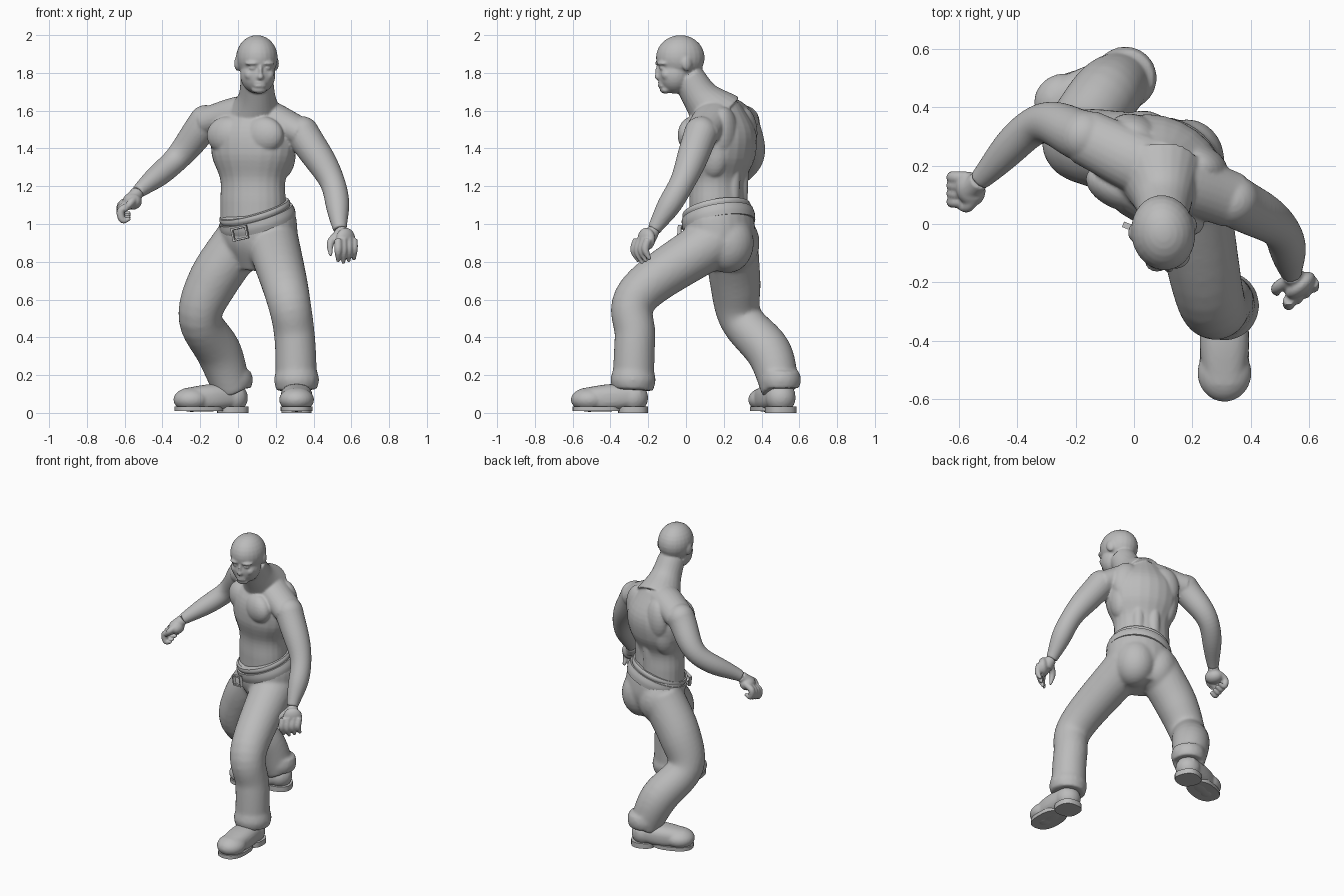
import bpy, bmesh, math
from mathutils import Matrix, Vector

if "Cube" in bpy.data.objects:
    bpy.data.objects.remove(bpy.data.objects["Cube"], do_unlink=True)

colour = (.5, .5, .5, 1)
grey = bpy.data.materials.new("plain_grey")
grey.use_nodes = True
grey.diffuse_color = colour
grey.node_tree.nodes["Principled BSDF"].inputs["Base Color"].default_value = colour

X, Y, Z = (Vector(axis) for axis in Matrix.Identity(3))
WORLD = Matrix.Identity(4)
SIDES = (-1, 1)


def frame(place, yaw):
    return Matrix.Translation(place) @ Matrix.Rotation(math.radians(yaw), 4, 'Z')


def blob(bm, place, radii, space=WORLD, yaw=0):
    """Ellipsoid."""
    matrix = space @ frame(place, yaw) @ Matrix.Diagonal((*radii, 1))
    bmesh.ops.create_uvsphere(bm, u_segments=24, v_segments=14, radius=1, matrix=matrix)


def sample(keys, t):
    """Smooth curve through the keys, which may be points or radii."""
    keys = [2 * keys[0] - keys[1], *keys, 2 * keys[-1] - keys[-2]]
    spans = len(keys) - 3
    i = min(int(t * spans), spans - 1)
    t = t * spans - i
    a, b, c, d = keys[i:i + 4]
    linear = c - a
    square = 2 * a - 5 * b + 4 * c - d
    cube = 3 * b - a - 3 * c + d
    return b + (linear * t + square * t ** 2 + cube * t ** 3) / 2


def tube(bm, points, radii, space=WORLD, side=X, flat=1, box=1, sides=24, rings=24):
    """Closed tube along a curve; flat scales the radius across the side direction."""
    points = [Vector(p) for p in points]
    rows = []
    for i in range(rings + 1):
        t = i / rings
        centre, radius = sample(points, t), sample(radii, t)
        along = sample(points, min(t + .01, 1)) - sample(points, max(t - .01, 0))
        across = along.cross(side).normalized()
        wide = across.cross(along).normalized()
        row = []
        for k in range(sides):
            angle = math.tau * k / sides
            c, s = (math.copysign(abs(f(angle)) ** box, f(angle)) for f in (math.cos, math.sin))
            row.append(bm.verts.new(space @ (centre + radius * (wide * c + across * s * flat))))
        rows.append(row)
    for low, high in zip(rows, rows[1:]):
        for k in range(sides):
            bm.faces.new((low[k - 1], low[k], high[k], high[k - 1]))
    bm.faces.new(rows[0])
    bm.faces.new(rows[-1])


def finish(bm, name, voxel=None, soften=4):
    """Store the mesh; a voxel size fuses overlapping forms into one skin."""
    bmesh.ops.recalc_face_normals(bm, faces=bm.faces)
    mesh = bpy.data.meshes.new(name)
    bm.to_mesh(mesh)
    bm.free()
    mesh.materials.append(grey)
    part = bpy.data.objects.new(name, mesh)
    bpy.context.collection.objects.link(part)
    if voxel:
        fuse = part.modifiers.new("fuse", 'REMESH')
        fuse.mode = 'VOXEL'
        fuse.voxel_size = voxel
        fuse.use_smooth_shade = True
        smooth = part.modifiers.new("soften", 'SMOOTH')
        smooth.iterations = soften
    else:
        bpy.ops.object.select_all(action='DESELECT')
        part.select_set(True)
        bpy.context.view_layer.objects.active = part
        bpy.ops.object.shade_smooth_by_angle(angle=math.radians(45))


# Joints of the pose
right_shoulder, right_elbow, right_wrist = (-.17, .3, 1.54), (-.33, .34, 1.34), (-.53, .15, 1.17)
left_shoulder, left_elbow, left_wrist = (.34, .08, 1.48), (.5, -.02, 1.22), (.54, -.17, .97)
left_hem, right_hem = Vector((.31, -.28, .12)), Vector((-.03, .5, .12))
chest = frame((.08, .17, 0), -25)
hip_line = chest.to_3x3() @ X

# Upper body: trunk, muscles, neck and arms
bm = bmesh.new()
tube(bm, [Z, (0, 0, 1.3), (0, .03, 1.65)], [.18, .18, .18, .23, .22, .1], chest, flat=.8)
tube(bm, [right_shoulder, (.08, .18, 1.59), left_shoulder], [.08, .09, .08], side=Z, flat=1.2)
tube(bm, [(.09, .17, 1.57), (.1, .08, 1.67), (.1, .01, 1.78)], [.15, .1, .085])
tube(bm, [left_shoulder, left_elbow, left_wrist], [.09, .082, .067, .062, .036])
tube(bm, [right_shoulder, right_elbow, right_wrist], [.09, .08, .067, .06, .036], side=Y)
for s in SIDES:
    blob(bm, (s * .1, -.1, 1.47), (.12, .07, .1), chest)
    blob(bm, (s * .12, .09, 1.48), (.1, .07, .14), chest)
    blob(bm, (s * .15, .04, 1.38), (.07, .09, .14), chest)
    tube(bm, [(s * .05, .1, 1), (s * .05, .12, 1.5)], [.04, .04], chest)
for shoulder in (left_shoulder, right_shoulder):
    blob(bm, shoulder, (.09, .09, .09))

# Head with face forms, fused with the neck
skull = frame((.1, -.03, 1.85), 9)
blob(bm, (0, 0, .03), (.11, .13, .12), skull)
blob(bm, (0, -.03, -.06), (.094, .09, .1), skull)
blob(bm, (0, -.11, -.07), (.02, .03, .02), skull)
blob(bm, (0, -.11, -.04), (.012, .025, .04), skull)
blob(bm, (0, -.08, -.14), (.04, .03, .02), skull)
for lip in SIDES:
    blob(bm, (0, -.1, lip * .009 - .11), (.035, .02, .01), skull)
for s in SIDES:
    blob(bm, (s * .04, -.1, 0), (.04, .03, .012), skull, s * 18)
    blob(bm, (s * .04, -.1, -.025), (.02, .02, .01), skull)
    blob(bm, (s * .05, -.08, -.06), (.03, .03, .03), skull)
    blob(bm, (s * .1, .02, 0), (.018, .03, .04), skull, s * 20)
finish(bm, "upper_body", .007, 5)

# Left hand, hanging open
bm = bmesh.new()
blob(bm, (.57, -.21, .92), (.06, .035, .06), yaw=40)
tube(bm, [left_wrist, (.56, -.2, .92)], [.034, .04])
for finger in range(4):
    knuckle = Vector((.53, -.26, .92)) + finger * Vector((.028, .02, 0))
    drop = (.13 - .01 * abs(finger - 1)) * Z
    tube(bm, [knuckle, knuckle - .015 * Y - drop / 2, knuckle + .01 * Y - drop], [.02, .02, .009])
tube(bm, [(.53, -.19, .95), (.49, -.22, .9), (.49, -.24, .83)], [.02, .02, .008])
finish(bm, "left_hand", .006, 3)

# Right hand, closed loosely
bm = bmesh.new()
blob(bm, (-.56, .12, 1.12), (.05, .06, .045), yaw=20)
tube(bm, [right_wrist, (-.56, .12, 1.13)], [.034, .04], side=Y)
for finger in range(4):
    knuckle = Vector((-.57, .16, 1.13)) - finger * Vector((0, .028, .01))
    curl = [knuckle, knuckle - .05 * X - .03 * Z, knuckle - .04 * X - .08 * Z, knuckle - .07 * Z]
    tube(bm, curl, [.02, .02, .01], side=Y)
tube(bm, [(-.54, .1, 1.14), (-.57, .06, 1.11), (-.6, .06, 1.07)], [.02, .02, .01], side=Y)
finish(bm, "right_hand", .006, 3)

# Trousers: seat, two bent legs and folds at the hems
bm = bmesh.new()
tube(bm, [(.1, .17, 1.06), (.11, .18, .95), (.1, .2, .76)], [.2, .21, .2, .12], side=hip_line, flat=.87)
tube(bm, [(.18, .16, .92), (.26, -.25, .63), (.3, -.27, .4), left_hem], [.14, .11, .11])
tube(bm, [(.02, .24, .92), (-.13, .26, .7), (-.2, .29, .5), (-.1, .44, .32), right_hem],
     [.14, .135, .115, .12, .1])
for buttock in ((.03, .25, .9), (.18, .22, .9)):
    blob(bm, buttock, (.13, .14, .16))
for hem, size in ((left_hem, .11), (right_hem, .1)):
    tube(bm, [hem + .01 * Z, hem + .1 * Z], [size, size * 1.09, size])
finish(bm, "trousers", .011, 8)

# Tilted belt under a narrower waistband
middle, tilt = Vector((.1, .17, 1.03)), Vector((-.3, -.2, 1))
for name, low, high, size in (("belt", -.04, .02, .205), ("waistband", .02, .05, .193)):
    bm = bmesh.new()
    tube(bm, [middle + low * tilt, middle + high * tilt], [size, size + .005, size],
         side=hip_line, flat=.92, sides=40, rings=6)
    finish(bm, name)

# Buckle frame
bm = bmesh.new()
buckle = frame((.01, -.02, .95), -22) @ Matrix.Rotation(math.radians(-12), 4, 'Y')
for s in SIDES:
    for place, size in ((s * .03 * Z, (.09, .02, .01)), (s * .04 * X, (.01, .02, .06))):
        bmesh.ops.create_cube(bm, size=1, matrix=buckle @ Matrix.Translation(place)
                              @ Matrix.Diagonal((*size, 1)))
finish(bm, "buckle")

# Shoes with split soles, toes along local -y
for name, foot in (("left", frame((.31, -.4, 0), 0)), ("right", frame((-.14, .46, 0), -70))):
    bm = bmesh.new()
    tube(bm, [(0, .16, .09), (0, 0, .08), (0, -.15, .07)], [.07, .085, .07], foot, flat=.85, box=.8)
    blob(bm, (0, -.11, .07), (.093, .1, .065), foot)
    blob(bm, (0, .12, .08), (.08, .08, .08), foot)
    finish(bm, name + "_shoe", .008)
    bm = bmesh.new()
    for y, base, size, length in ((-.07, .01, .085, 1.55), (.12, 0, .08, 1)):
        tube(bm, [(0, y, base), (0, y, .035)], [size, size], foot, flat=length, box=.8, rings=1)
    finish(bm, name + "_sole")
